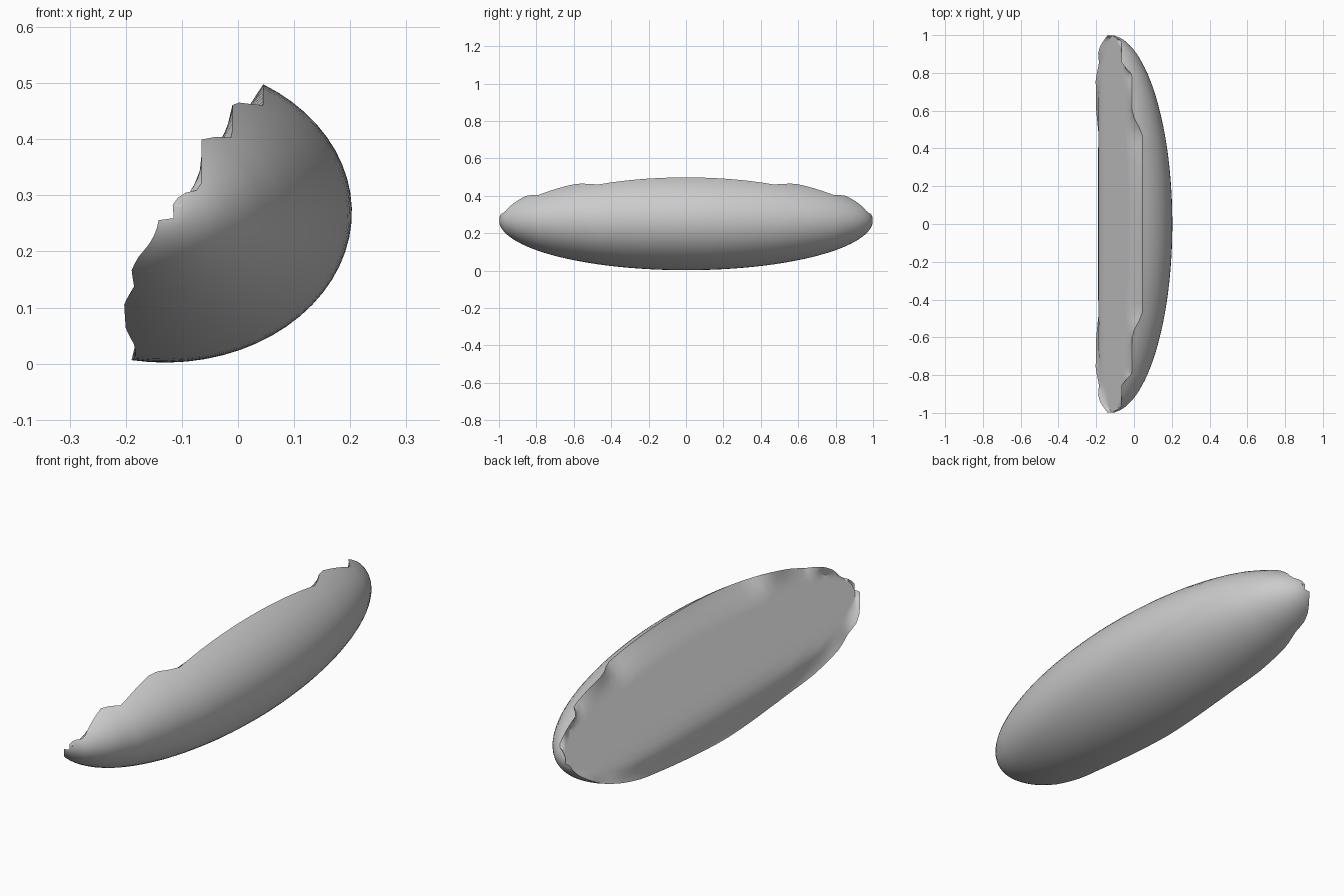
import bpy, bmesh
from math import acos, asin, cos, sin, sqrt

cube = bpy.data.objects.get("Cube")
if cube:
    bpy.data.objects.remove(cube)

CX, CZ, AX, AZ = -0.13, 0.27, 0.333, 0.268   # ellipsoid centre and radii
# Rim x along the length, upper and lower
UPPER = [(0, .045), (.48, .045), (.58, -.01), (.79, -.01), (.85, -.065), (.97, -.065), (1, -.12)]
LOWER = [(0, -.19), (.3, -.182), (.45, -.185), (.6, -.2), (.77, -.203), (.85, -.185),
         (.91, -.19), (.95, -.175), (1, -.14)]
# Cut face: x by height, upright at the foot and then a slanted plane
FACE = [(0, -.186), (.07, -.19), (.13, -.188), (.165, -.172), (.43, -.01), (.5, .045)]
ARC, CUT, STATIONS = 28, 14, 56


def lookup(table, key):
    for (k0, v0), (k1, v1) in zip(table, table[1:]):
        if key <= k1:
            return v0 + (v1 - v0) * (key - k0) / (k1 - k0)
    return table[-1][1]


def rim_angle(x, s):
    return acos(max(-1, min(1, (x - CX) / (AX * s))))


def section(y):
    """Closed outline: rounded outer arc, then the cut face between the rims."""
    s = sqrt(1 - y * y)
    top = rim_angle(lookup(UPPER, abs(y)), s)
    low = -rim_angle(lookup(LOWER, abs(y)), s)
    pts = []
    for i in range(ARC + 1):
        a = low + (top - low) * i / ARC
        pts.append((CX + AX * s * cos(a), y, CZ + AZ * s * sin(a)))
    (x0, _, z0), (x1, _, z1) = pts[-1], pts[0]
    for i in range(1, CUT):
        t = i / CUT
        z = z0 + (z1 - z0) * t
        chord = x0 + (x1 - x0) * t
        blend = min(1, 7 * min(t, 1 - t))
        pts.append((chord + (lookup(FACE, z) - chord) * blend, y, z))
    return pts


# Loft the sections from tip to tip
bm = bmesh.new()
limit = asin(0.998)
rings = []
for k in range(STATIONS + 1):
    y = sin(-limit + 2 * limit * k / STATIONS)
    rings.append([bm.verts.new(p) for p in section(y)])
n = len(rings[0])
for a, b in zip(rings, rings[1:]):
    for i in range(n):
        j = (i + 1) % n
        bm.faces.new((a[i], a[j], b[j], b[i]))
bm.faces.new(rings[0])
bm.faces.new(rings[-1])
bmesh.ops.recalc_face_normals(bm, faces=bm.faces)

mesh = bpy.data.meshes.new("half_shell")
bm.to_mesh(mesh)
bm.free()
shell = bpy.data.objects.new("half_shell", mesh)
bpy.context.collection.objects.link(shell)

# Plain grey surface
grey = bpy.data.materials.new("plain_grey")
grey.use_nodes = True
colour = (0.6, 0.6, 0.6, 1)
grey.diffuse_color = colour
grey.node_tree.nodes["Principled BSDF"].inputs["Base Color"].default_value = colour
mesh.materials.append(grey)

bpy.ops.object.select_all(action='DESELECT')
shell.select_set(True)
bpy.context.view_layer.objects.active = shell
bpy.ops.object.shade_smooth_by_angle(angle=0.6)
